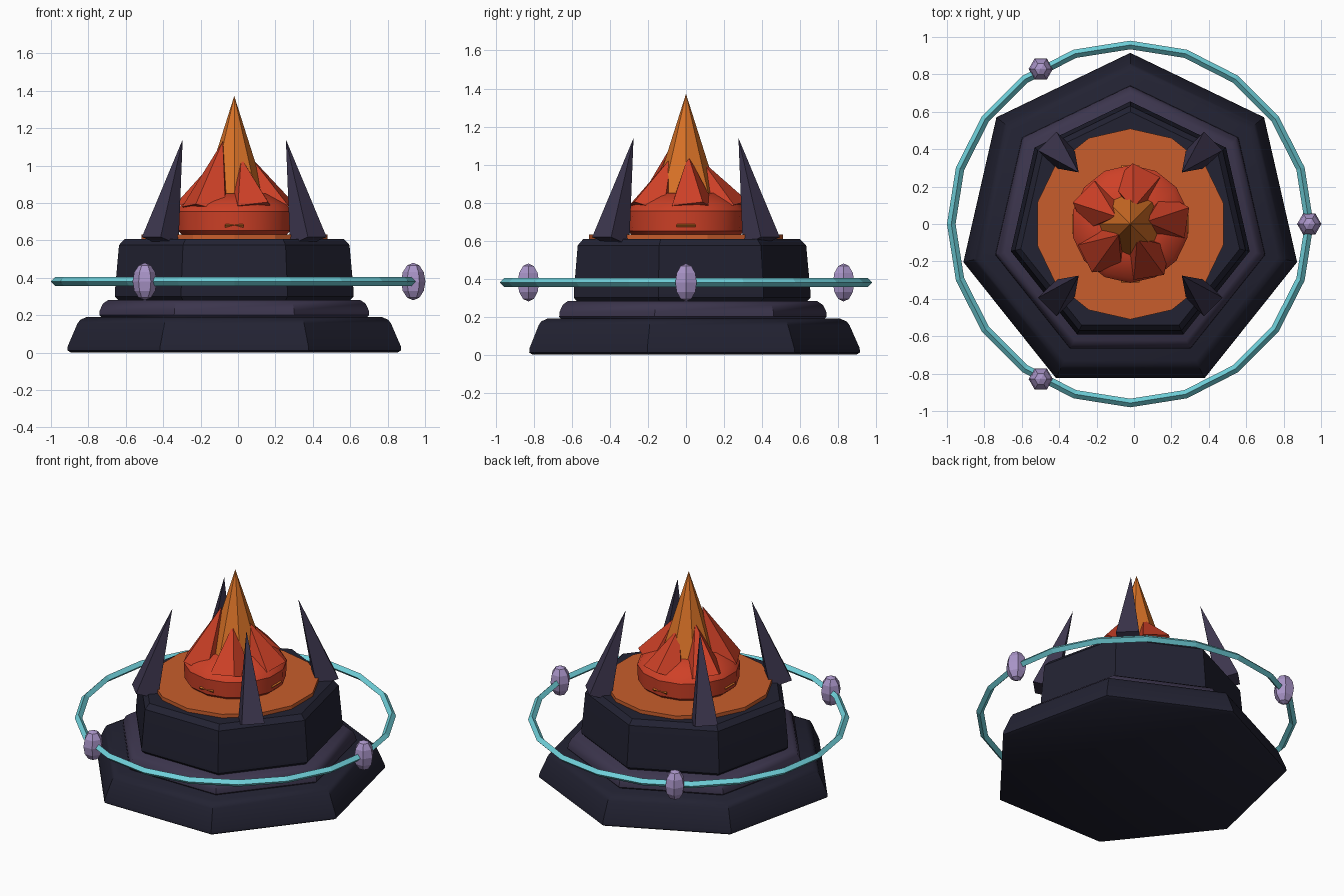
import bpy, bmesh
from math import sin, cos, pi, radians
from mathutils import Vector, Matrix

if "Cube" in bpy.data.objects:
    bpy.data.objects.remove(bpy.data.objects["Cube"], do_unlink=True)

CX = -0.02  # axis of the whole pedestal


def material(name, rgb):
    m = bpy.data.materials.new(name)
    m.use_nodes = True
    m.diffuse_color = (*rgb, 1)
    m.node_tree.nodes["Principled BSDF"].inputs["Base Color"].default_value = (*rgb, 1)
    return m


STONE = material("dark stone", (0.016, 0.016, 0.032))
SLATE = material("purple slate", (0.045, 0.036, 0.075))
EMBER = material("ember orange", (0.58, 0.11, 0.025))
FLAME = material("flame orange", (0.70, 0.17, 0.02))
RED = material("fire red", (0.62, 0.052, 0.02))
CYAN = material("ring cyan", (0.16, 0.63, 0.70))
LILAC = material("lilac gem", (0.40, 0.30, 0.58))


def finish(bm, name, mat, smooth=None):
    bmesh.ops.recalc_face_normals(bm, faces=bm.faces)
    mesh = bpy.data.meshes.new(name)
    bm.to_mesh(mesh)
    bm.free()
    mesh.materials.append(mat)
    obj = bpy.data.objects.new(name, mesh)
    bpy.context.collection.objects.link(obj)
    if smooth:
        bpy.ops.object.select_all(action="DESELECT")
        obj.select_set(True)
        bpy.context.view_layer.objects.active = obj
        bpy.ops.object.shade_smooth_by_angle(angle=radians(smooth))
    return obj


def stack(name, sides, profile, mat, smooth=None):
    """Polygonal solid from (radius, height) pairs, one corner facing the back."""
    bm = bmesh.new()
    rings = []
    for r, z in profile:
        angles = [pi / 2 + 2 * pi * i / sides for i in range(sides)]
        rings.append([bm.verts.new((CX + r * cos(a), r * sin(a), z)) for a in angles])
    for low, high in zip(rings, rings[1:]):
        for i in range(sides):
            j = (i + 1) % sides
            bm.faces.new((low[i], low[j], high[j], high[i]))
    bm.faces.new(rings[0][::-1])
    bm.faces.new(rings[-1])
    return finish(bm, name, mat, smooth)


def spike(name, angle, base, tip, radius, sides, mat, twist=0.0):
    """Cone leaning from base to tip, both given as (distance from axis, height)."""
    start, end = Vector((base[0], 0, base[1])), Vector((tip[0], 0, tip[1]))
    axis = end - start
    tilt = Matrix.Rotation(Vector((0, 0, 1)).angle(axis) * (1 if axis.x > 0 else -1), 4, "Y")
    place = (Matrix.Translation((CX, 0, 0)) @ Matrix.Rotation(radians(angle), 4, "Z")
             @ Matrix.Translation((start + end) / 2) @ tilt
             @ Matrix.Rotation(radians(twist), 4, "Z"))
    bm = bmesh.new()
    bmesh.ops.create_cone(bm, cap_ends=True, segments=sides, radius1=radius,
                          radius2=0, depth=axis.length, matrix=place)
    bmesh.ops.remove_doubles(bm, verts=bm.verts, dist=0.0001)
    return finish(bm, name, mat)


# Seven-sided stepped pedestal
stack("base_tier", 7, [(0.895, 0), (0.915, 0.012), (0.913, 0.035), (0.86, 0.155),
                       (0.845, 0.175), (0.81, 0.19)], STONE, 40)
stack("middle_tier", 7, [(0.72, 0.18), (0.74, 0.20), (0.738, 0.225), (0.72, 0.262),
                         (0.69, 0.282)], SLATE, 40)
stack("upper_tier", 7, [(0.63, 0.275), (0.655, 0.30), (0.655, 0.325), (0.632, 0.575),
                        (0.60, 0.608)], STONE, 25)

# Glowing plate and fire bowl
stack("ember_plate", 14, [(0.51, 0.60), (0.51, 0.632)], EMBER)
stack("fire_bowl", 14, [(0.285, 0.63), (0.31, 0.652), (0.315, 0.755), (0.29, 0.79),
                        (0.18, 0.85)], RED, 30)

# Flame core and its low tongues around the bowl
spike("flame_core", 0, (0, 0.63), (0, 1.372), 0.235, 8, FLAME)
for k in range(4):
    spike(f"flame_tongue_{k + 1}", 90 * k, (0.28, 0.645), (0.10, 0.80), 0.07, 4, FLAME, 45)

# Five red flames leaning on the core
for k, height in enumerate([1.05, 1.02, 1.06, 1.13, 1.04]):
    spike(f"red_flame_{k + 1}", 8 + 72 * k, (0.20, 0.755), (0.085, height), 0.14, 5, RED)

# Four stone shards leaning inwards
for k in range(4):
    spike(f"stone_shard_{k + 1}", 45 + 90 * k, (0.56, 0.597), (0.39, 1.14), 0.10, 4, SLATE, 45)

# Floating ring with a diamond section
bm = bmesh.new()
SEG, RING_R, RING_Z, THICK = 20, 0.957, 0.38, 0.023
loops = []
for i in range(SEG):
    a = 2 * pi * i / SEG
    loop = []
    for j in range(4):
        r = RING_R + THICK * cos(j * pi / 2)
        loop.append(bm.verts.new((CX + r * cos(a), r * sin(a), RING_Z + THICK * sin(j * pi / 2))))
    loops.append(loop)
for i in range(SEG):
    p, q = loops[i], loops[(i + 1) % SEG]
    for j in range(4):
        n = (j + 1) % 4
        bm.faces.new((p[j], q[j], q[n], p[n]))
finish(bm, "floating_ring", CYAN)

# Three stretched gems on the ring
for k in range(3):
    a = 2 * pi * k / 3
    place = (Matrix.Translation((CX + RING_R * cos(a), RING_R * sin(a), RING_Z))
             @ Matrix.Diagonal((0.065, 0.065, 0.10, 1)) @ Matrix.Rotation(pi / 6, 4, "Z"))
    bm = bmesh.new()
    bmesh.ops.create_uvsphere(bm, u_segments=6, v_segments=6, radius=1, matrix=place)
    finish(bm, f"ring_gem_{k + 1}", LILAC)
